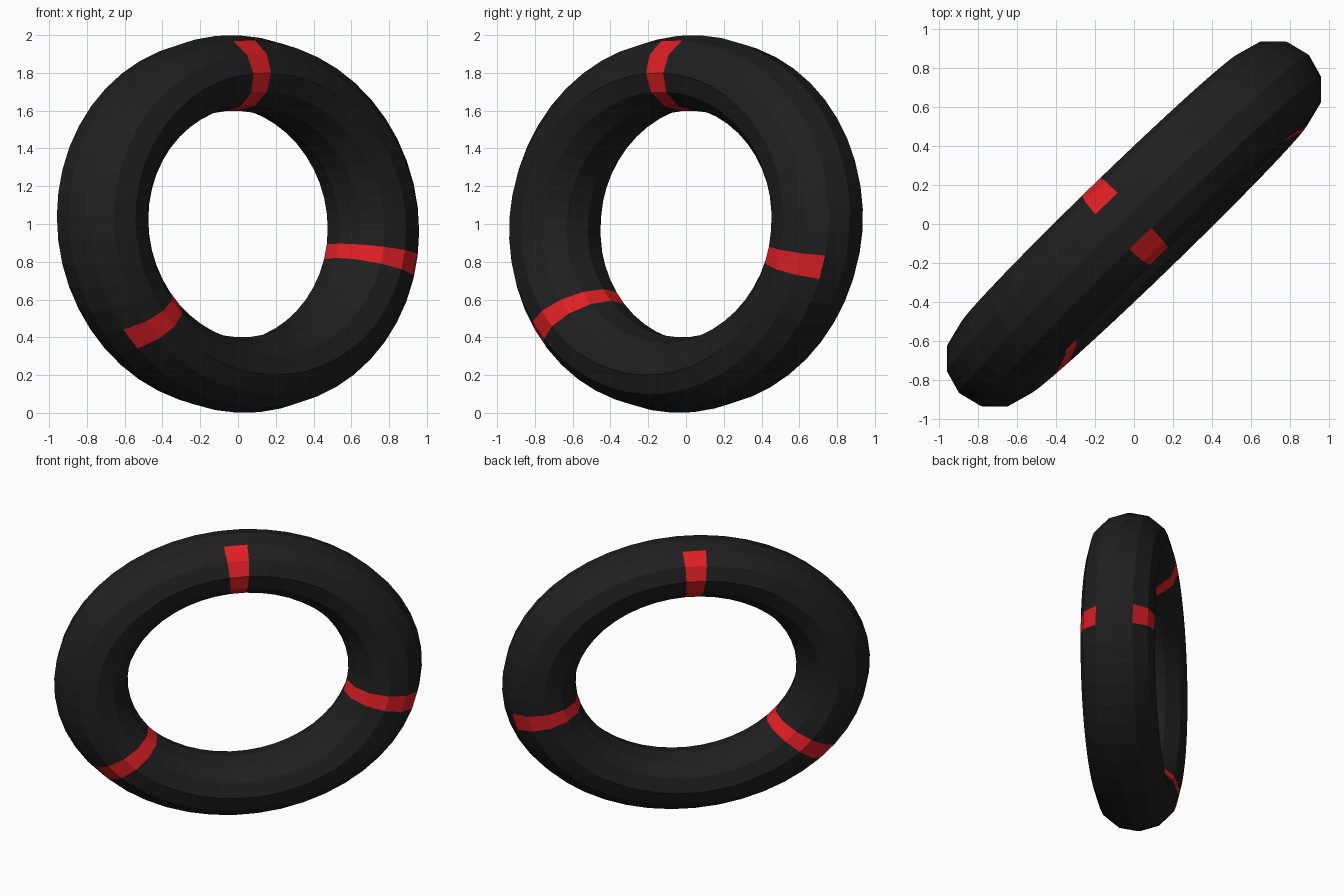
import bpy
import bmesh
from math import sin, cos, radians

if "Cube" in bpy.data.objects:
    bpy.data.objects.remove(bpy.data.objects["Cube"])

MAJOR, MINOR = 48, 12            # segments round the ring and round the tube
R, r = 0.8, 0.2                  # ring and tube radius, measured vertically
WIDE = 1.247                     # horizontal stretch
YAW = radians(44.1)              # heading of the ring plane
LEAN = 0.05                      # slight backward lean
START = 91.35 - 3.75             # angle of the first segment edge
STRIPES = (0, 17, 34)            # segments that carry a red band


def material(name, colour):
    mat = bpy.data.materials.new(name)
    mat.diffuse_color = (*colour, 1)
    mat.use_nodes = True
    mat.node_tree.nodes["Principled BSDF"].inputs["Base Color"].default_value = mat.diffuse_color
    return mat


def ring_point(i, j):
    a = radians(START + i * 360 / MAJOR)
    b = radians(j * 360 / MINOR)
    d = R + r * cos(b)
    u, z = d * cos(a) * WIDE, d * sin(a)
    v = r * sin(b) * WIDE + LEAN * z
    return (u * cos(YAW) - v * sin(YAW), u * sin(YAW) + v * cos(YAW), z + 1)


# Swim ring: faceted tube, red bands leave the outer tread black
bm = bmesh.new()
grid = [[bm.verts.new(ring_point(i, j)) for j in range(MINOR)] for i in range(MAJOR)]
for i in range(MAJOR):
    for j in range(MINOR):
        i2, j2 = (i + 1) % MAJOR, (j + 1) % MINOR
        face = bm.faces.new((grid[i][j], grid[i2][j], grid[i2][j2], grid[i][j2]))
        if i in STRIPES and j not in (0, MINOR - 1):
            face.material_index = 1
bmesh.ops.recalc_face_normals(bm, faces=bm.faces)

mesh = bpy.data.meshes.new("tube_ring")
bm.to_mesh(mesh)
bm.free()
mesh.materials.append(material("black_rubber", (0.014, 0.014, 0.014)))
mesh.materials.append(material("red_band", (0.75, 0.014, 0.018)))
ring = bpy.data.objects.new("tube_ring", mesh)
bpy.context.collection.objects.link(ring)
